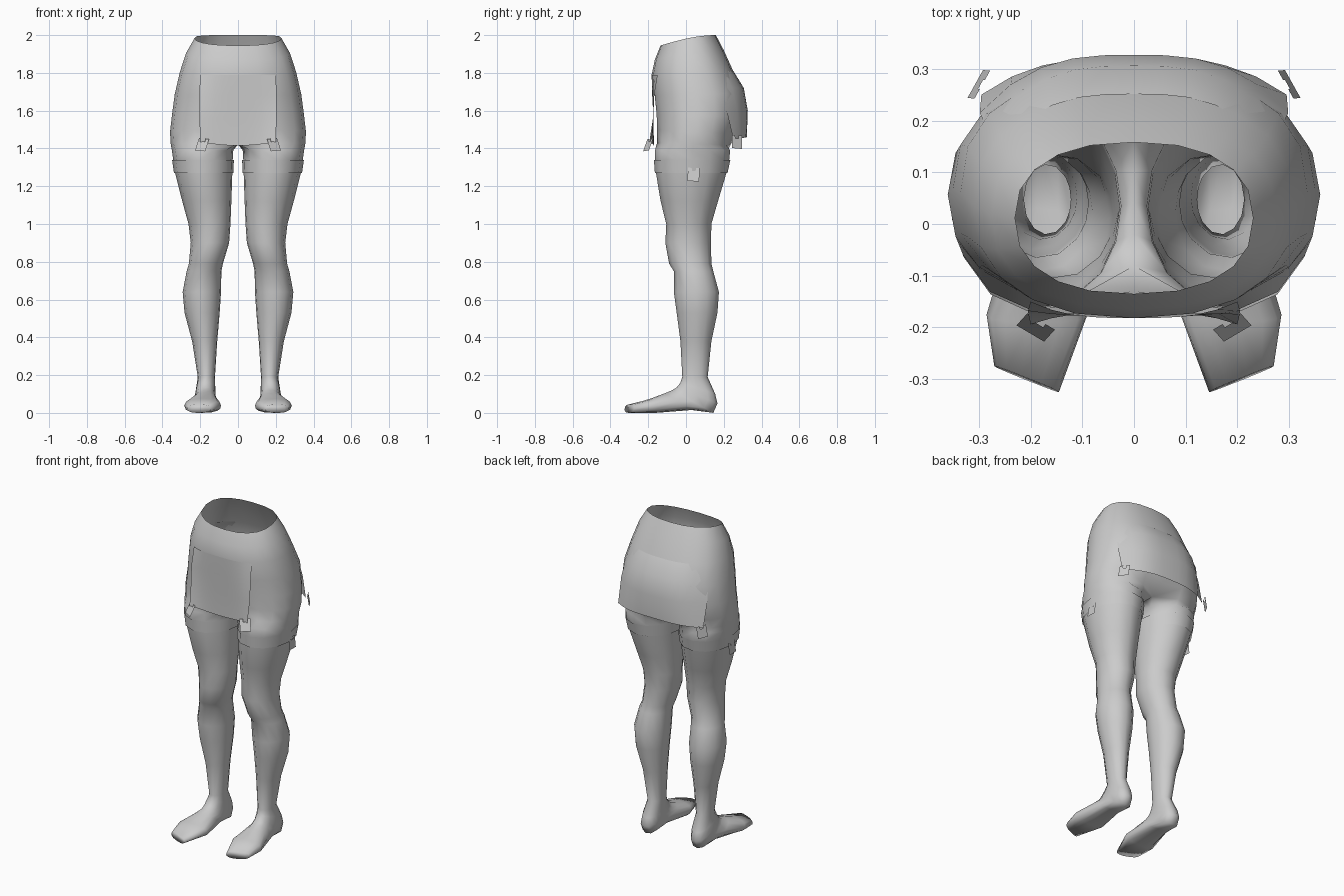
import bpy, bmesh
from math import sin, cos, pi, radians, copysign
from mathutils import Matrix, Vector

cube = bpy.data.objects.get("Cube")
if cube:
    bpy.data.objects.remove(cube, do_unlink=True)

grey = bpy.data.materials.new("plain_grey")
grey.use_nodes = True
tone = (0.6, 0.6, 0.6, 1)
grey.diffuse_color = tone
grey.node_tree.nodes["Principled BSDF"].inputs["Base Color"].default_value = tone

OUTER, INNER = 11, 3          # points on the outer arc and on the inner side of a ring


def power(v, p):
    return copysign(abs(v) ** p, v)


def finish(name, bm, mirror=True):
    """Turn a bmesh into a smooth, optionally mirrored object."""
    bmesh.ops.recalc_face_normals(bm, faces=bm.faces)
    mesh = bpy.data.meshes.new(name)
    bm.to_mesh(mesh)
    bm.free()
    mesh.materials.append(grey)
    ob = bpy.data.objects.new(name, mesh)
    bpy.context.collection.objects.link(ob)
    for face in mesh.polygons:
        face.use_smooth = True
    if mirror:
        mod = ob.modifiers.new("mirror", 'MIRROR')
        mod.merge_threshold = 0.0005
    return ob


def hip_ring(front_y, front_z, back_y, back_z, width, notch):
    """Half of a hip section, closed by a straight line on the middle plane."""
    mid, half = (front_y + back_y) / 2, (back_y - front_y) / 2
    pts = []
    for i in range(OUTER):
        a = pi * (i / (OUTER - 1) - 0.5)
        s = power(sin(a), 0.85)
        x = width * power(max(cos(a), 0), 0.85)
        if i in (0, OUTER - 1):
            x, s = 0, s * (1 - notch)
        z = front_z + (back_z - front_z) * sin(pi / 4 * (s + 1))
        pts.append(Vector((x, mid + half * s, z)))
    for k in range(1, INNER + 1):
        pts.append(pts[OUTER - 1].lerp(pts[0], k / (INNER + 1)))
    return pts


def limb_ring(front_y, front_z, back_y, back_z, x_in, x_out, p=1.0, grow=0.0):
    """Closed limb section spanned between a front and a back point."""
    front, back = Vector((0, front_y, front_z)), Vector((0, back_y, back_z))
    mid, half = (front + back) / 2, (back - front) / 2
    half *= 1 + grow / half.length
    cx, rx = (x_in + x_out) / 2, (x_out - x_in) / 2 + grow
    angles = [-140 + 280 * i / (OUTER - 1) for i in range(OUTER)] + [160, 180, 200]
    pts = []
    for a in map(radians, angles):
        v = mid + half * power(sin(a), p)
        v.x = cx + rx * power(cos(a), p)
        pts.append(v)
    return pts


def loft(rings, cap=False):
    bm = bmesh.new()
    rows = [[bm.verts.new(p) for p in ring] for ring in rings]
    n = len(rows[0])
    for a, b in zip(rows, rows[1:]):
        for i in range(n):
            j = (i + 1) % n
            quad = (a[i], a[j], b[j], b[i])
            if any(v.co.x > 0.0001 for v in quad):   # leave the middle plane open
                bm.faces.new(quad)
    if cap:
        bm.faces.new(rows[-1])
    return bm


# Hips: front y, front z, back y, back z, half width, cleft depth
hips = [
    (-.135, 1.945, .158, 2.0, .23, 0),
    (-.165, 1.87, .2, 1.92, .275, 0),
    (-.182, 1.79, .25, 1.81, .308, 0),
    (-.175, 1.68, .3, 1.69, .335, .04),
    (-.165, 1.58, .3, 1.57, .35, .08),
    (-.162, 1.5, .275, 1.48, .36, .15),
    (-.162, 1.43, .245, 1.42, .356, .4),
]
# Leg: height, front y, back y, inner x, outer x
leg = [
    (1.39, -.165, .235, .025, .35),
    (1.34, -.165, .23, .028, .343),
    (1.27, -.16, .215, .03, .333),
    (1.12, -.135, .17, .035, .295),
    (1, -.105, .135, .04, .262),
    (.9, -.11, .133, .047, .25),
    (.79, -.09, .135, .08, .26),
    (.75, -.065, .145, .088, .272),
    (.64, -.065, .175, .09, .293),
    (.53, -.05, .167, .097, .283),
    (.38, -.03, .135, .11, .243),
    (.19, -.02, .115, .122, .213),
]
# Foot: top y, top z, sole y, sole z, inner x, outer x
foot = [
    (-.03, .16, .155, .1, .12, .222),
    (-.05, .135, .167, .05, .118, .228),
    (-.075, .12, .145, 0, .115, .23),
    (-.11, .105, .03, .015, .11, .245),
    (-.19, .075, -.16, 0, .09, .285),
    (-.3, .045, -.305, 0, .145, .27),
]


def leg_ring(z, front, back, x_in, x_out, grow=0.0):
    return limb_ring(front, z, back, z, x_in, x_out, 1.0, grow)


foot_rings = [limb_ring(*f, p=0.8) for f in foot]
for v in foot_rings[-1]:                       # slanted toe line
    v.y += (v.x - .2) * .4

rings = [hip_ring(*h) for h in hips] + [leg_ring(*r) for r in leg] + foot_rings
finish("hips_and_legs", loft(rings, cap=True))

# Stocking tops: thin bands around the thighs
finish("stocking_band", loft([leg_ring(*r, grow=.006) for r in leg[1:3]]))


def panel(name, rows, columns=10):
    """Curved cloth panel; rows hold z, middle y, edge y, half width, hem rise."""
    bm = bmesh.new()
    grid = []
    for z, y_mid, y_edge, half, rise in rows:
        line = []
        for i in range(columns + 1):
            t = 2 * i / columns - 1
            y = y_edge + (y_mid - y_edge) * (1 - abs(t) ** 3)
            line.append(bm.verts.new((half * t, y, z + rise * t * t)))
        grid.append(line)
    for a, b in zip(grid, grid[1:]):
        for i in range(columns):
            bm.faces.new((a[i], a[i + 1], b[i + 1], b[i]))
    return finish(name, bm, mirror=False)


panel("skirt_front", [
    (1.79, -.182, -.15, .2, 0),
    (1.68, -.179, -.168, .205, 0),
    (1.56, -.172, -.175, .204, 0),
    (1.415, -.17, -.194, .2, .02),
])
panel("skirt_back", [
    (1.81, .251, .15, .265, 0),
    (1.72, .306, .185, .285, 0),
    (1.6, .327, .215, .298, 0),
    (1.46, .322, .25, .295, -.01),
])


# Garter clips: small plates with a notched top, mirrored to both sides
def clip(name, centre, yaw, lean, roll):
    bm = bmesh.new()
    w, h = .031, .036
    outline = [(-w, -h), (w, -h), (w, h), (w / 3, h), (w / 3, h / 2),
               (-w / 3, h / 2), (-w / 3, h), (-w, h)]
    bm.faces.new([bm.verts.new((x, 0, z)) for x, z in outline])
    turn = (Matrix.Rotation(radians(yaw), 4, 'Z') @ Matrix.Rotation(radians(lean), 4, 'X')
            @ Matrix.Rotation(radians(roll), 4, 'Y'))
    bm.transform(Matrix.Translation(centre) @ turn)
    return finish(name, bm)


clip("front_clip", (.19, -.2, 1.42), 28, -25, -6)
clip("back_clip", (.3, .27, 1.435), 120, -10, 5)
clip("side_clip", (.347, .04, 1.262), 90, -8, 3)
